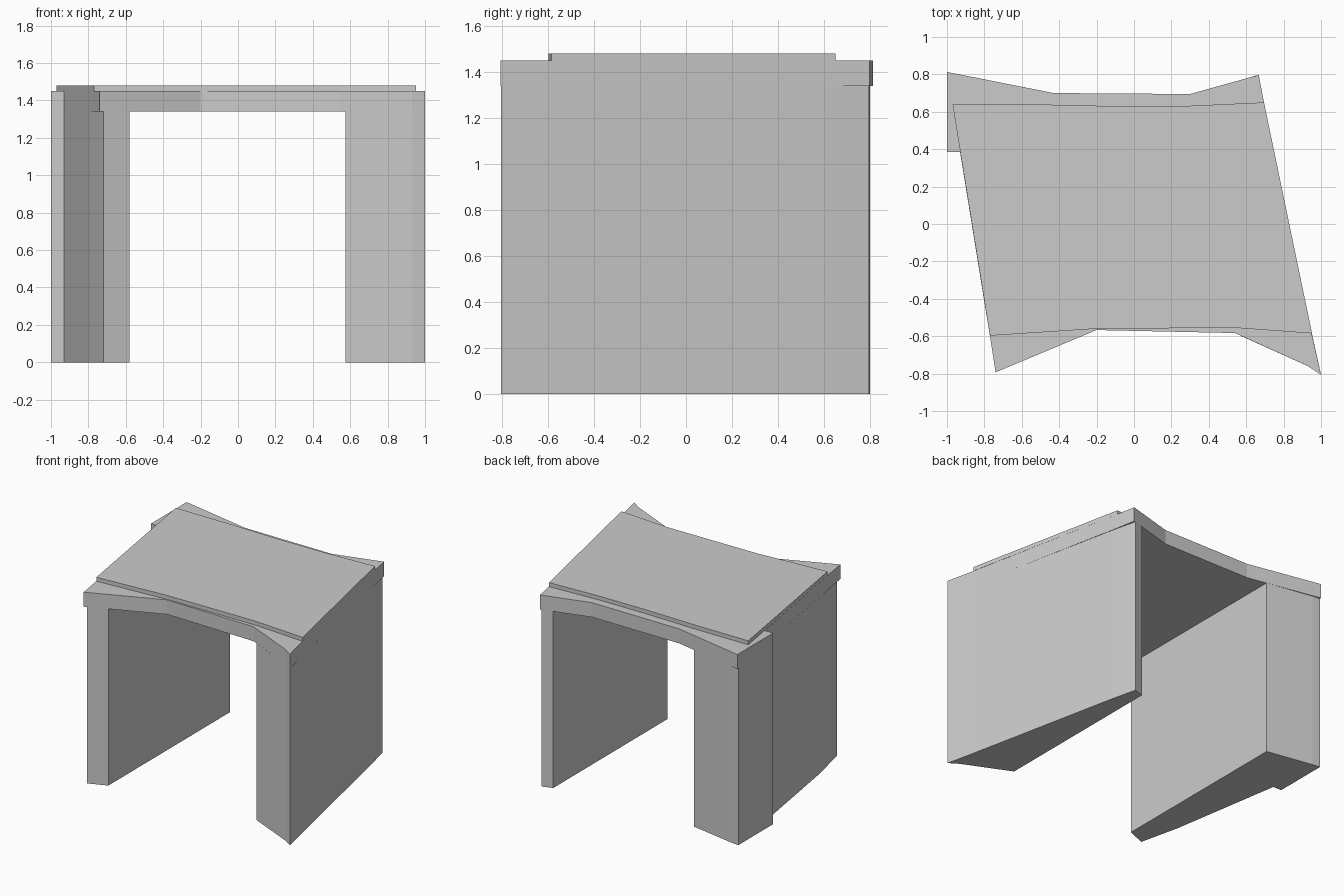
import bpy
import bmesh

if "Cube" in bpy.data.objects:
    bpy.data.objects.remove(bpy.data.objects["Cube"])


def prism(name, outline, z0, z1):
    """Extrude a plan outline vertically between two heights."""
    bm = bmesh.new()
    base = bm.faces.new([bm.verts.new((x, y, z0)) for x, y in outline])
    ext = bmesh.ops.extrude_face_region(bm, geom=[base], use_keep_orig=True)
    verts = [v for v in ext["geom"] if isinstance(v, bmesh.types.BMVert)]
    bmesh.ops.translate(bm, verts=verts, vec=(0, 0, z1 - z0))
    bmesh.ops.recalc_face_normals(bm, faces=bm.faces)
    mesh = bpy.data.meshes.new(name)
    bm.to_mesh(mesh)
    bm.free()
    obj = bpy.data.objects.new(name, mesh)
    bpy.context.collection.objects.link(obj)
    return obj


SLAB_BOTTOM, SLAB_TOP, ROOF_TOP = 1.34, 1.45, 1.48

# Tapered right wall, thick at the front and thin at the back
prism("right_wall", [
    (1.0, -0.805), (0.95, -0.58), (0.70, 0.61), (0.655, 0.795),
    (0.575, 0.77), (0.575, -0.60), (0.93, -0.76)], 0, SLAB_BOTTOM)

# Left wall with a buttress step at the back
prism("left_wall", [
    (-0.58, -0.725), (-0.58, 0.73), (-0.94, 0.795), (-1.0, 0.80),
    (-1.0, 0.385), (-0.93, 0.385), (-0.79, -0.48), (-0.72, -0.78)],
    0, SLAB_BOTTOM)

# Main ceiling slab with flared corners
prism("ceiling_slab", [
    (-1.0, 0.813), (-1.0, 0.385), (-0.93, 0.385), (-0.77, -0.60),
    (-0.74, -0.793), (-0.20, -0.567), (0.54, -0.583), (0.93, -0.76),
    (1.0, -0.807), (0.95, -0.585), (0.695, 0.65), (0.667, 0.797),
    (0.30, 0.695), (-0.43, 0.70)], SLAB_BOTTOM, SLAB_TOP)

# Thin raised roof panel
prism("roof_panel", [
    (-0.97, 0.64), (-0.77, -0.597), (-0.20, -0.56), (0.54, -0.555),
    (0.952, -0.585), (0.695, 0.65), (0.30, 0.632), (-0.10, 0.63),
    (-0.55, 0.64)], SLAB_TOP, ROOF_TOP)
